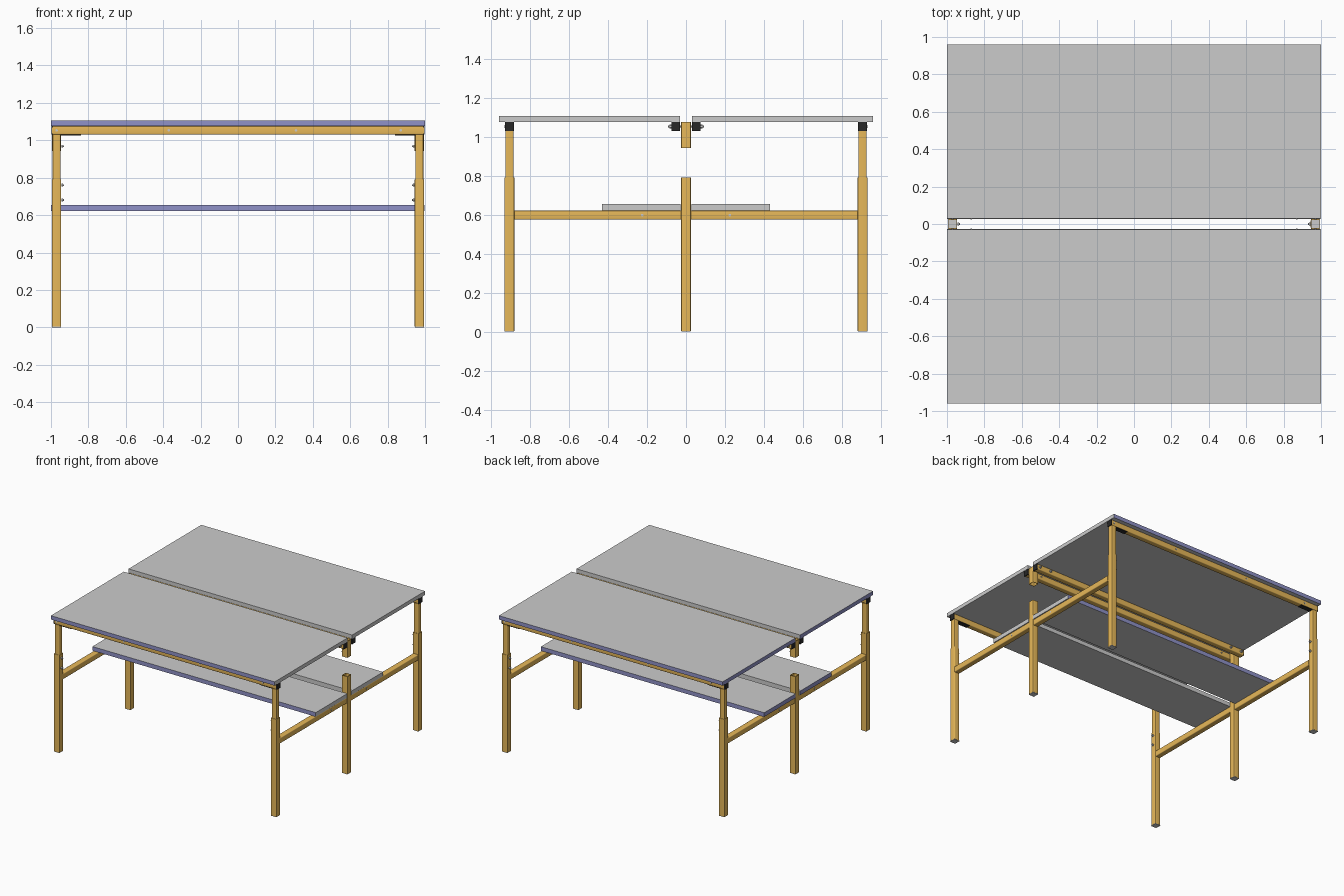
import bpy, bmesh, math
from mathutils import Matrix, Vector

if "Cube" in bpy.data.objects:
    bpy.data.objects.remove(bpy.data.objects["Cube"])


def material(name, rgb):
    m = bpy.data.materials.new(name)
    m.diffuse_color = (*rgb, 1)
    m.use_nodes = True
    m.node_tree.nodes["Principled BSDF"].inputs["Base Color"].default_value = m.diffuse_color
    return m


ORANGE = material("orange_steel", (0.80, 0.48, 0.10))
BLUE = material("blue_edging", (0.28, 0.29, 0.58))
BLACK = material("black_plastic", (0.02, 0.02, 0.02))


def finish(name, bm, *mats):
    bmesh.ops.recalc_face_normals(bm, faces=bm.faces)
    me = bpy.data.meshes.new(name)
    bm.to_mesh(me)
    bm.free()
    for m in mats:
        me.materials.append(m)
    ob = bpy.data.objects.new(name, me)
    bpy.context.collection.objects.link(ob)
    return ob


def box(name, lo, hi, mat=None, edging=None):
    """Box between two corners; edging = side normals that get the second material."""
    lo, hi = Vector(lo), Vector(hi)
    bm = bmesh.new()
    bmesh.ops.create_cube(bm, size=1)
    for v in bm.verts:
        v.co = (lo + hi) / 2 + v.co * (hi - lo)
    ob = finish(name, bm, *([mat, BLUE] if edging else [mat] if mat else []))
    for p in ob.data.polygons:
        if edging and any(p.normal.dot(Vector(n)) > 0.9 for n in edging):
            p.material_index = 1
    return ob


def rounded(half, r, n=4):
    pts = []
    for k, (sx, sy) in enumerate(((1, 1), (-1, 1), (-1, -1), (1, -1))):
        for i in range(n + 1):
            a = math.pi / 2 * (k + i / n)
            pts.append((sx * (half - r) + r * math.cos(a), sy * (half - r) + r * math.sin(a)))
    return pts


AXES = {"X": Matrix.Rotation(math.pi / 2, 3, "Y"),
        "Y": Matrix.Rotation(-math.pi / 2, 3, "X"),
        "Z": Matrix.Identity(3)}


def tube(name, axis, start, length, width, wall=0.003):
    """Hollow square tube with rounded corners."""
    bm = bmesh.new()
    rings = []
    for half, r, z in ((width / 2, 0.006, 0), (width / 2, 0.006, length),
                       (width / 2 - wall, 0.003, length), (width / 2 - wall, 0.003, 0)):
        rings.append([bm.verts.new(Vector(start) + AXES[axis] @ Vector((x, y, z)))
                      for x, y in rounded(half, r)])
    for a, b in zip(rings, rings[1:] + rings[:1]):
        for i in range(len(a)):
            j = (i + 1) % len(a)
            bm.faces.new((a[i], a[j], b[j], b[i]))
    return finish(name, bm, ORANGE)


def bolt(name, axis, centre, length, radius, sides=12, mat=None):
    bm = bmesh.new()
    bmesh.ops.create_cone(bm, cap_ends=True, segments=sides, radius1=radius,
                          radius2=radius, depth=length)
    bmesh.ops.transform(bm, matrix=Matrix.Translation(centre) @ AXES[axis].to_4x4(), verts=bm.verts)
    return finish(name, bm, *([mat] if mat else []))


for s, side in ((-1, "front"), (1, "back")):
    # worktop and lower shelf with blue edging
    y0, y1 = sorted((s * 0.03, s * 0.96))
    edges = [(0, s, 0), (-1, 0, 0)]
    box(side + "_worktop", (-1, y0, 1.076), (1, y1, 1.107), None, edges)
    y0, y1 = sorted((s * 0.028, s * 0.43))
    box(side + "_shelf", (-1, y0, 0.622), (0.996, y1, 0.655), None, edges)

    # beams under the worktop, with black end caps
    for y, where in ((s * 0.906, "outer"), (s * 0.053, "inner")):
        tube(f"{side}_{where}_beam", "X", (-0.994, y, 1.053), 1.988, 0.045)
        for e in (-1, 1):
            x0, x1 = sorted((e * 0.990, e * 0.998))
            box(f"{side}_{where}_beam_cap", (x0, y - 0.0225, 1.0305), (x1, y + 0.0225, 1.0755), BLACK)
    # screws along the outer beam
    for x in (-0.97, -0.37, 0.31, 0.87):
        bolt(side + "_beam_screw", "Y", (-s * x, s * 0.929, 1.053), 0.003, 0.007)

    for e, end in ((-1, "left"), (1, "right")):
        x, y = e * 0.97, s * 0.906
        # telescopic corner leg
        tube(f"{side}_{end}_leg", "Z", (x, y, 0.004), 0.786, 0.05)
        tube(f"{side}_{end}_inner_leg", "Z", (x, y, 0.55), 0.48, 0.042)
        box(f"{side}_{end}_foot", (x - 0.024, y - 0.024, 0), (x + 0.024, y + 0.024, 0.006))
        # height adjustment bolts
        for z in (0.68, 0.76):
            bolt("leg_bolt_head", "X", (e * 0.940, y, z), 0.010, 0.009, 6)
            bolt("leg_bolt_tip", "X", (e * 0.933, y, z), 0.006, 0.005)
        # bracket plate under the beam
        x0, x1 = sorted((e * 0.84, e * 0.948))
        box("beam_bracket", (x0, y - 0.02, 1.027), (x1, y + 0.02, 1.0305), BLACK)
        # bolts joining the inner beams to the centre post
        for bx in (e * 0.97, e * 0.87):
            bolt("beam_bolt_head", "Y", (bx, s * 0.080, 1.053), 0.009, 0.010, 6)
            bolt("beam_bolt_shaft", "Y", (bx, s * 0.058, 1.053), 0.070, 0.005)
        # crossbar half between centre leg and corner leg
        tube(f"{side}_{end}_crossbar", "Y", (x, 0.025 if s > 0 else -0.881, 0.598), 0.856, 0.046)
        bolt("crossbar_screw", "X", (e * 0.993, s * 0.225, 0.598), 0.003, 0.007)

for e, end in ((-1, "left"), (1, "right")):
    # centre leg and separate upper post
    x = e * 0.97
    tube(end + "_centre_leg", "Z", (x, 0, 0.004), 0.786, 0.05)
    box(end + "_centre_foot", (x - 0.024, -0.024, 0), (x + 0.024, 0.024, 0.006))
    tube(end + "_centre_post", "Z", (x, 0, 0.942), 0.133, 0.05)
    bolt("post_bolt_head", "X", (e * 0.940, 0, 0.968), 0.010, 0.009, 6)
    bolt("post_bolt_tip", "X", (e * 0.933, 0, 0.968), 0.006, 0.005)

# smooth the rounded tube corners, keep real edges sharp
for ob in bpy.context.collection.objects:
    ob.select_set(True)
    bpy.context.view_layer.objects.active = ob
bpy.ops.object.shade_smooth_by_angle(angle=math.radians(35))
